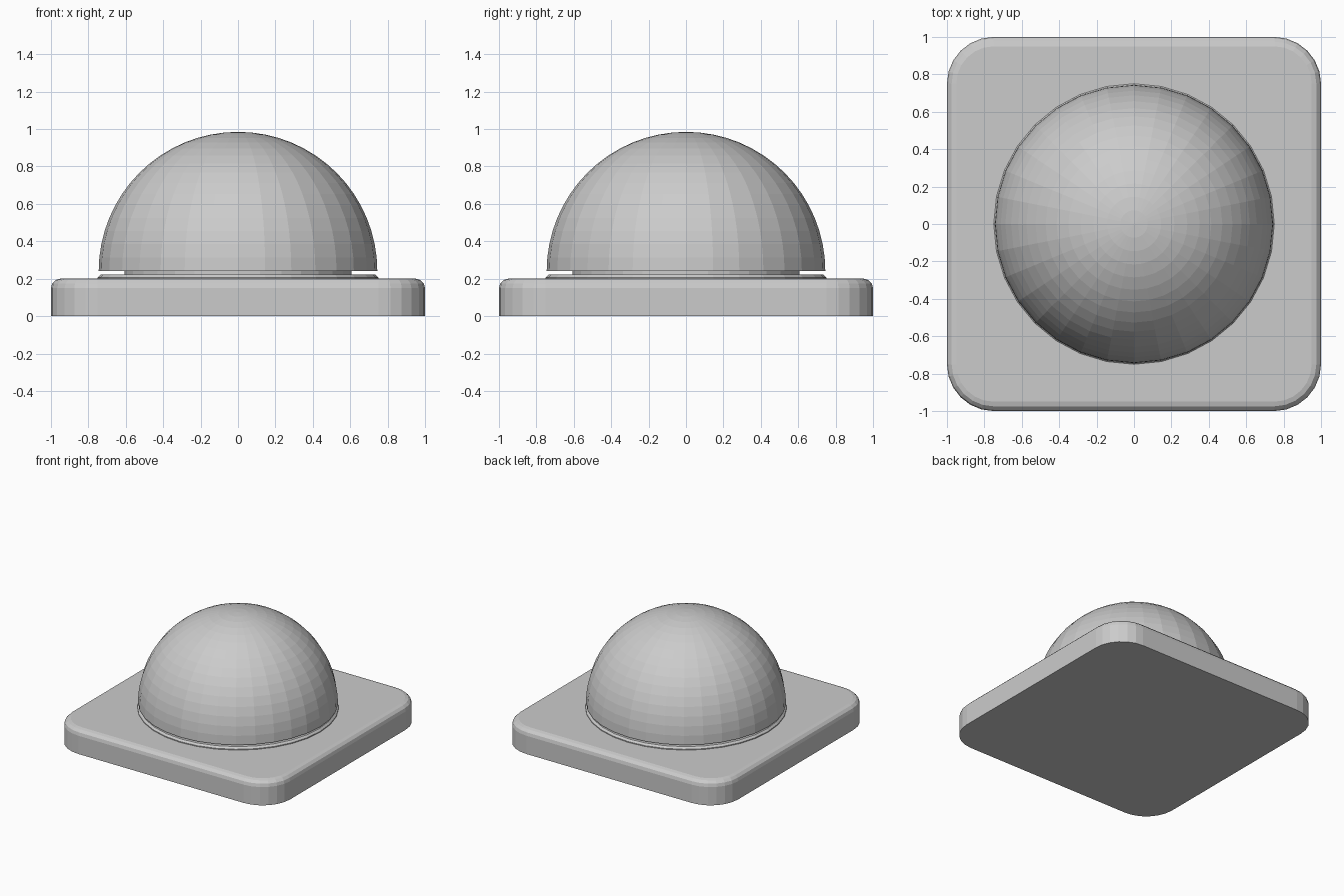
import bpy, bmesh, math

if "Cube" in bpy.data.objects:
    bpy.data.objects.remove(bpy.data.objects["Cube"])

grey = bpy.data.materials.new("light grey")
grey.diffuse_color = (0.6, 0.6, 0.6, 1)
grey.use_nodes = True
grey.node_tree.nodes["Principled BSDF"].inputs["Base Color"].default_value = grey.diffuse_color


def make(name, rings):
    """Skin a stack of equal-length closed rings and cap both ends."""
    bm = bmesh.new()
    loops = [[bm.verts.new(p) for p in ring] for ring in rings]
    n = len(loops[0])
    for a, b in zip(loops, loops[1:]):
        for i in range(n):
            j = (i + 1) % n
            bm.faces.new((a[i], a[j], b[j], b[i]))
    bm.faces.new(loops[0][::-1])
    bm.faces.new(loops[-1])
    bmesh.ops.remove_doubles(bm, verts=bm.verts, dist=1e-5)
    bmesh.ops.recalc_face_normals(bm, faces=bm.faces)
    mesh = bpy.data.meshes.new(name)
    bm.to_mesh(mesh)
    bm.free()
    mesh.materials.append(grey)
    obj = bpy.data.objects.new(name, mesh)
    bpy.context.collection.objects.link(obj)
    return obj


def circle(r, z, n=32):
    return [(r * math.cos(2 * math.pi * i / n), r * math.sin(2 * math.pi * i / n), z)
            for i in range(n)]


def rounded_square(half, radius, z, steps=6):
    pts = []
    c = half - radius
    for k in range(4):
        cx, cy = [(c, c), (-c, c), (-c, -c), (c, -c)][k]
        for s in range(steps + 1):
            a = math.pi / 2 * (k + s / steps)
            pts.append((cx + radius * math.cos(a), cy + radius * math.sin(a), z))
    return pts


# base plate with rounded corners and softened top edge
base = [rounded_square(1, 0.25, 0)]
for s in range(4):
    a = math.pi / 2 * s / 3
    inset = 0.05 * (1 - math.cos(a))
    base.append(rounded_square(1 - inset, 0.25 - inset, 0.15 + 0.05 * math.sin(a)))
make("base_plate", base)

# thin collar and recessed neck under the dome
make("collar", [circle(0.75, 0.19), circle(0.75, 0.207), circle(0.735, 0.222)])
make("neck", [circle(0.608, 0.20), circle(0.608, 0.25)])

# dome button
R, Z, N = 0.745, 0.24, 16
dome = [circle(R * math.cos(math.pi / 2 * i / N), Z + R * math.sin(math.pi / 2 * i / N))
        for i in range(N)]
dome_rings = dome + [circle(0.002, Z + R)]
make("dome", dome_rings)
